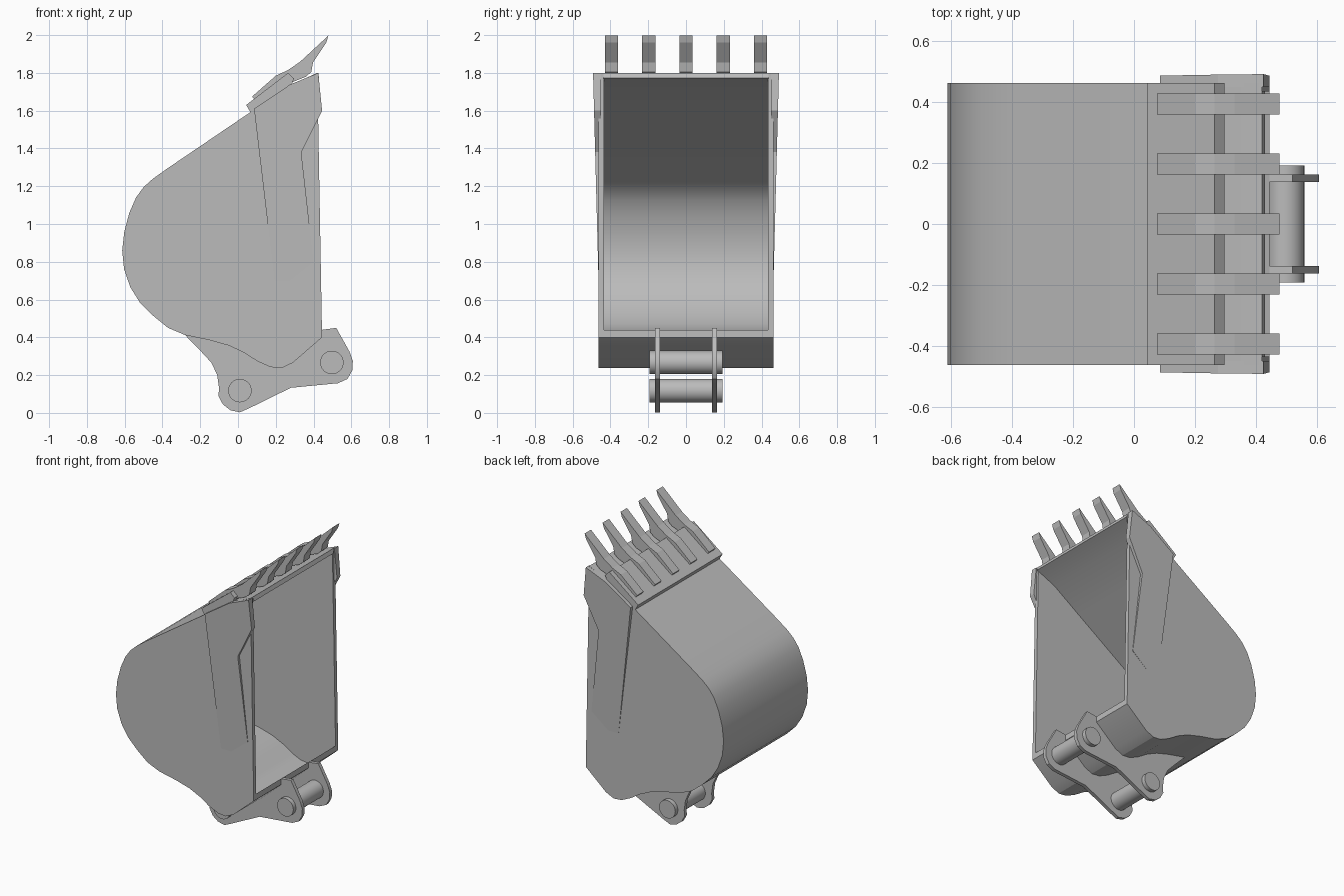
import bpy, bmesh, math
from mathutils import Vector

cube = bpy.data.objects.get("Cube")
if cube:
    bpy.data.objects.remove(cube, do_unlink=True)

steel = bpy.data.materials.new("grey_steel")
steel.use_nodes = True
GREY = (0.5, 0.5, 0.5, 1)
steel.diffuse_color = GREY
steel.node_tree.nodes["Principled BSDF"].inputs["Base Color"].default_value = GREY


def finish(obj, smooth):
    """Give the part its material and shading."""
    obj.data.materials.clear()
    obj.data.materials.append(steel)
    if smooth:
        bpy.ops.object.select_all(action="DESELECT")
        obj.select_set(True)
        bpy.context.view_layer.objects.active = obj
        bpy.ops.object.shade_smooth_by_angle(angle=math.radians(30))
    return obj


def extrude_profile(name, profile, y0, y1, smooth=False):
    """Extrude a closed x-z profile from y0 to y1."""
    bm = bmesh.new()
    face = bm.faces.new([bm.verts.new((x, y0, z)) for x, z in profile])
    grown = bmesh.ops.extrude_face_region(bm, geom=[face])["geom"]
    for v in grown:
        if isinstance(v, bmesh.types.BMVert):
            v.co.y = y1
    bmesh.ops.recalc_face_normals(bm, faces=bm.faces)
    mesh = bpy.data.meshes.new(name)
    bm.to_mesh(mesh)
    bm.free()
    obj = bpy.data.objects.new(name, mesh)
    bpy.context.collection.objects.link(obj)
    return finish(obj, smooth)


def inset_line(points, thickness):
    """Offset an open line to its left, with mitred corners."""
    pts = [Vector(p) for p in points]
    result = []
    for i, p in enumerate(pts):
        before = pts[i] - pts[i - 1] if i else pts[1] - pts[0]
        after = pts[i + 1] - p if i < len(pts) - 1 else before
        n1 = Vector((-before.y, before.x)).normalized()
        n2 = Vector((-after.y, after.x)).normalized()
        mitre = (n1 + n2).normalized()
        result.append(tuple(p + mitre * thickness / mitre.dot(n1)))
    return result


# Outer line of the bucket, from the cutting lip round the back to the heel
top_line = [(0.42, 1.80), (0.275, 1.735), (0.07, 1.595), (-0.38, 1.29)]
back_line = [(-0.45, 1.24), (-0.50, 1.195), (-0.54, 1.14), (-0.575, 1.06),
             (-0.602, 0.96), (-0.613, 0.86), (-0.603, 0.76), (-0.57, 0.665),
             (-0.52, 0.585), (-0.45, 0.515), (-0.37, 0.45), (-0.28, 0.412)]
heel_line = [(-0.15, 0.385), (-0.05, 0.357), (0.03, 0.32), (0.10, 0.275),
             (0.17, 0.243), (0.23, 0.237), (0.29, 0.265), (0.445, 0.40)]
outer = top_line + back_line + heel_line

# Curved shell
inner = inset_line(outer, 0.028)
inner[0], inner[-1] = (0.43, 1.773), (0.444, 0.44)
extrude_profile("bucket_shell", outer + inner[::-1], -0.437, 0.437, True)

# Side walls, tapered cheek plates and hinge ears, on both sides
cheek = [(0.085, 1.61), (0.275, 1.738), (0.425, 1.80), (0.445, 1.60),
         (0.335, 1.38), (0.40, 0.80), (0.20, 0.64)]
ear = [(0.445, 0.44), (0.52, 0.45), (0.59, 0.325), (0.608, 0.275),
       (0.605, 0.225), (0.58, 0.18), (0.53, 0.157), (0.28, 0.133),
       (0.06, 0.025), (0.01, 0.003), (-0.04, 0.014), (-0.08, 0.045),
       (-0.104, 0.09), (-0.10, 0.13), (-0.11, 0.20), (-0.14, 0.265),
       (-0.20, 0.33), (-0.28, 0.412)]
ear_top = [(x, z + 0.01) for x, z in heel_line]
for side, sign in (("left", -1), ("right", 1)):
    extrude_profile(side + "_side_wall" if sign < 0 else "right_side_wall",
                    outer, sign * 0.435, sign * 0.463, True)
    plate = extrude_profile(side + "_cheek_plate", cheek, sign * 0.45, sign * 0.49)
    for v in plate.data.vertices:
        if abs(v.co.y) > 0.47:
            v.co.y = sign * (0.462 + 0.030 * (v.co.z - 0.66) / 1.14)
    extrude_profile(side + "_hinge_ear", ear + ear_top, sign * 0.138, sign * 0.163, True)

# Lip plate across the cutting edge
lip = [(0.043, 1.63), (0.265, 1.80), (0.297, 1.77), (0.28, 1.73), (0.07, 1.585)]
extrude_profile("lip_plate", lip, -0.463, 0.463)

# Five digging teeth
tooth = [(0.075, 1.675), (0.20, 1.785), (0.265, 1.815), (0.33, 1.86),
         (0.478, 1.997), (0.468, 1.962), (0.397, 1.855), (0.388, 1.805),
         (0.36, 1.78), (0.285, 1.75), (0.10, 1.64)]
for i in range(5):
    y = (i - 2) * 0.197
    extrude_profile(f"tooth_{i + 1}", tooth, y - 0.035, y + 0.035)

# Hinge pins through both ears
for name, x, z in (("rear_hinge_pin", 0.01, 0.118), ("front_hinge_pin", 0.497, 0.267)):
    bpy.ops.mesh.primitive_cylinder_add(vertices=40, radius=0.062, depth=0.384,
                                        location=(x, 0, z),
                                        rotation=(math.pi / 2, 0, 0))
    pin = bpy.context.object
    pin.name = name
    finish(pin, True)
